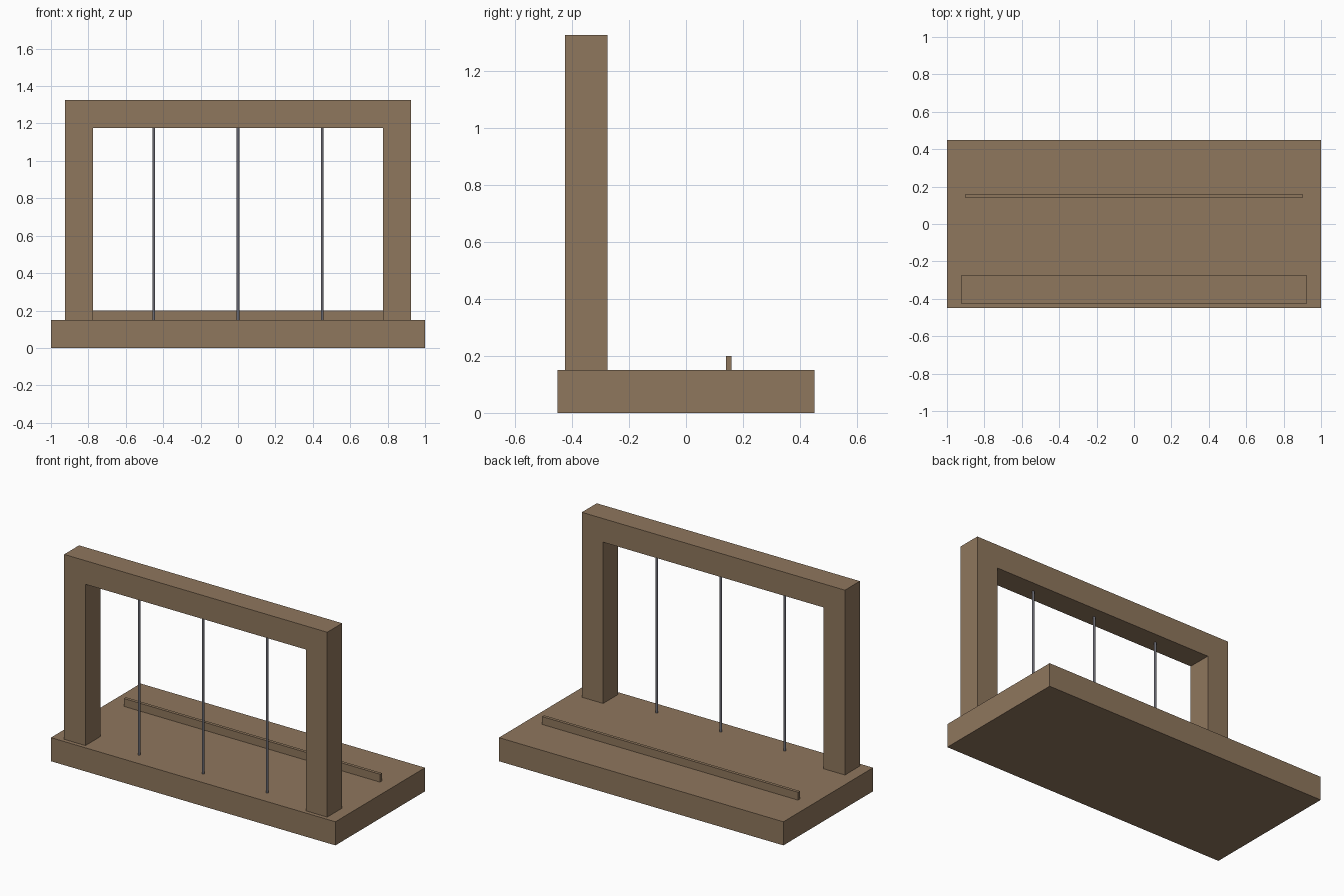
import bpy
import bmesh
from mathutils import Vector

default = bpy.data.objects.get("Cube")
if default:
    bpy.data.objects.remove(default, do_unlink=True)


def make_material(name, rgb):
    mat = bpy.data.materials.new(name)
    mat.use_nodes = True
    mat.diffuse_color = (*rgb, 1)
    mat.node_tree.nodes["Principled BSDF"].inputs["Base Color"].default_value = (*rgb, 1)
    return mat


wood = make_material("brown_wood", (0.275, 0.184, 0.110))
metal = make_material("grey_metal", (0.14, 0.14, 0.165))


def finish(name, bm, mat):
    bmesh.ops.recalc_face_normals(bm, faces=bm.faces)
    mesh = bpy.data.meshes.new(name)
    bm.to_mesh(mesh)
    bm.free()
    mesh.materials.append(mat)
    obj = bpy.data.objects.new(name, mesh)
    bpy.context.collection.objects.link(obj)
    return obj


def extrude_profile(name, points, y0, y1, mat):
    """Extrude an outline in the x-z plane from y0 to y1."""
    bm = bmesh.new()
    face = bm.faces.new([bm.verts.new((x, y0, z)) for x, z in points])
    result = bmesh.ops.extrude_face_region(bm, geom=[face])
    verts = [v for v in result["geom"] if isinstance(v, bmesh.types.BMVert)]
    bmesh.ops.translate(bm, verts=verts, vec=Vector((0, y1 - y0, 0)))
    return finish(name, bm, mat)


def slab(name, half_x, y0, y1, z0, z1, mat):
    outline = [(-half_x, z0), (half_x, z0), (half_x, z1), (-half_x, z1)]
    return extrude_profile(name, outline, y0, y1, mat)


BASE_TOP, BEAM_BOTTOM, FRAME_TOP = 0.15, 1.175, 1.325
FRAME_Y, FRAME_DEPTH = -0.35, 0.15

# Base board and the low ledge at the back
slab("base_board", 1.0, -0.45, 0.45, 0, BASE_TOP, wood)
slab("back_ledge", 0.9, 0.14, 0.16, BASE_TOP, 0.2, wood)

# Upright frame: two posts and a top beam in one outline
right_half = [(0.775, BEAM_BOTTOM), (0.775, BASE_TOP), (0.925, BASE_TOP), (0.925, FRAME_TOP)]
left_half = [(-x, z) for x, z in reversed(right_half)]
extrude_profile("upright_frame", right_half + left_half,
                FRAME_Y - FRAME_DEPTH / 2, FRAME_Y + FRAME_DEPTH / 2, wood)

# Thin rods between base and beam
for label, x in (("right", -0.45), ("middle", 0), ("left", 0.45)):
    bpy.ops.mesh.primitive_cylinder_add(
        vertices=16, radius=0.0075, depth=BEAM_BOTTOM - BASE_TOP,
        location=(x, FRAME_Y, (BASE_TOP + BEAM_BOTTOM) / 2))
    rod = bpy.context.object
    rod.name = label + "_rod"
    rod.data.materials.append(metal)
    bpy.ops.object.shade_smooth_by_angle()
